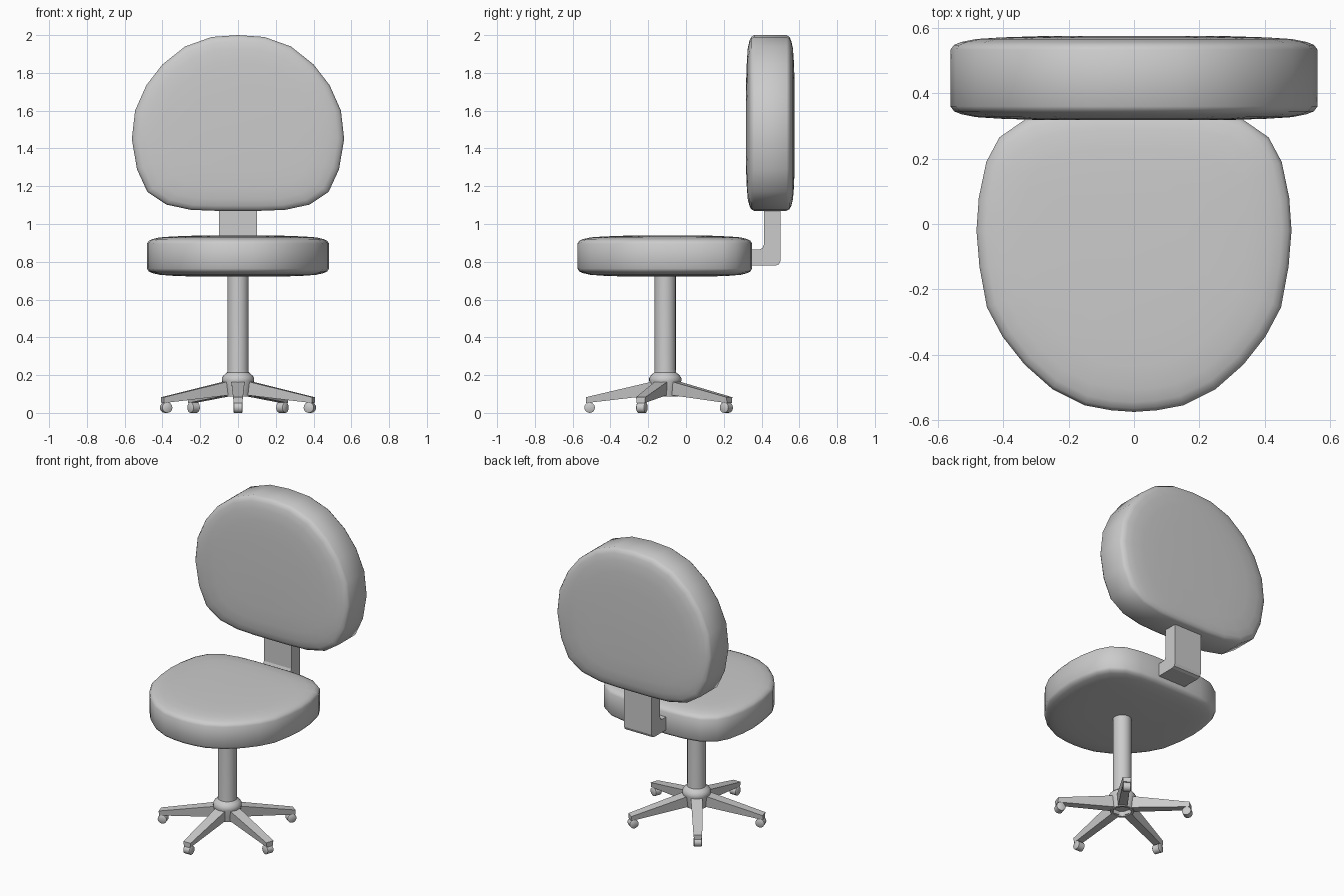
import bpy, bmesh
from math import sin, cos, pi, radians
from mathutils import Matrix, Vector

if "Cube" in bpy.data.objects:
    bpy.data.objects.remove(bpy.data.objects["Cube"])


def loft(name, rings, smooth=None):
    """Skin a stack of equal-length closed rings and cap both ends."""
    bm = bmesh.new()
    vs = [[bm.verts.new(p) for p in ring] for ring in rings]
    n = len(rings[0])
    for a, b in zip(vs, vs[1:]):
        for i in range(n):
            j = (i + 1) % n
            bm.faces.new((a[i], a[j], b[j], b[i]))
    bm.faces.new(vs[0])
    bm.faces.new(vs[-1])
    bmesh.ops.recalc_face_normals(bm, faces=bm.faces)
    me = bpy.data.meshes.new(name)
    bm.to_mesh(me)
    bm.free()
    ob = bpy.data.objects.new(name, me)
    bpy.context.collection.objects.link(ob)
    if smooth:
        bpy.ops.object.select_all(action='DESELECT')
        ob.select_set(True)
        bpy.context.view_layer.objects.active = ob
        bpy.ops.object.shade_smooth_by_angle(angle=radians(smooth))
    return ob


def cushion(name, half, centre, d0, d1, place):
    """Padded slab: mirrored half outline, softened towards both faces."""
    outline = half + [(-u, v) for u, v in reversed(half) if u > 0]
    soft = [(0.5, 0), (0.72, 0.004), (0.86, 0.009), (0.94, 0.018), (0.98, 0.027), (1, 0.042)]
    prof = [(s, d0 + d) for s, d in soft] + [(s, d1 - d) for s, d in reversed(soft)]
    rings = [[place(u * s, centre + (v - centre) * s, d) for u, v in outline]
             for s, d in prof]
    return loft(name, rings, 80)


# Backrest and seat
cushion("backrest",
        [(0, 1.07), (0.12, 1.07), (0.25, 1.075), (0.38, 1.103), (0.48, 1.17), (0.535, 1.29),
         (0.562, 1.45), (0.545, 1.60), (0.485, 1.735), (0.40, 1.845), (0.28, 1.94),
         (0.14, 1.99), (0, 2.0)],
        1.5, 0.318, 0.575, lambda u, v, d: (u, d, v))
cushion("seat",
        [(0, 0.35), (0.12, 0.35), (0.23, 0.343), (0.33, 0.322), (0.412, 0.265), (0.452, 0.19),
         (0.475, 0.08), (0.482, -0.02), (0.473, -0.13), (0.45, -0.255), (0.402, -0.345),
         (0.335, -0.43), (0.25, -0.505), (0.15, -0.555), (0.07, -0.57), (0, -0.575)],
        -0.08, 0.722, 0.938, lambda u, v, d: (u, v, d))

# L-shaped bracket between seat and backrest
ell = [(0.30, 0.78), (0.475, 0.78), (0.492, 0.787), (0.50, 0.805), (0.50, 1.14),
       (0.412, 1.14), (0.412, 0.89), (0.405, 0.872), (0.388, 0.865), (0.30, 0.865)]
loft("back_bracket", [[(x, y, z) for y, z in ell] for x in (-0.1, 0.1)])

# Column with hub, turned around the base axis
AXIS_Y = -0.11
turned = [(0.055, 0.12), (0.055, 0.088), (0.07, 0.088), (0.075, 0.12), (0.085, 0.17),
          (0.085, 0.185), (0.075, 0.20), (0.057, 0.215), (0.056, 0.23), (0.056, 0.74)]
loft("column", [[(r * cos(2 * pi * i / 24), AXIS_Y + r * sin(2 * pi * i / 24), z)
                 for i in range(24)] for r, z in turned], 40)

# Five legs with casters, first one pointing to the front
for k in range(5):
    m = Matrix.Translation((0, AXIS_Y, 0)) @ Matrix.Rotation(k * 2 * pi / 5, 4, 'Z')
    sections = [(0.05, 0.036, 0.028, 0.095, 0.17), (0.42, 0.026, 0.022, 0.052, 0.083)]
    loft(f"leg_{k + 1}", [[m @ Vector(p) for p in
                           ((-b, -r, z0), (b, -r, z0), (t, -r, z1), (-t, -r, z1))]
                          for r, t, b, z0, z1 in sections])
    wheel = [(-0.025, 0.022), (-0.021, 0.028), (0.021, 0.028), (0.025, 0.022)]
    loft(f"caster_{k + 1}", [[m @ Vector((x, -0.4 + r * cos(2 * pi * i / 16),
                                          0.028 + r * sin(2 * pi * i / 16)))
                              for i in range(16)] for x, r in wheel], 35)
